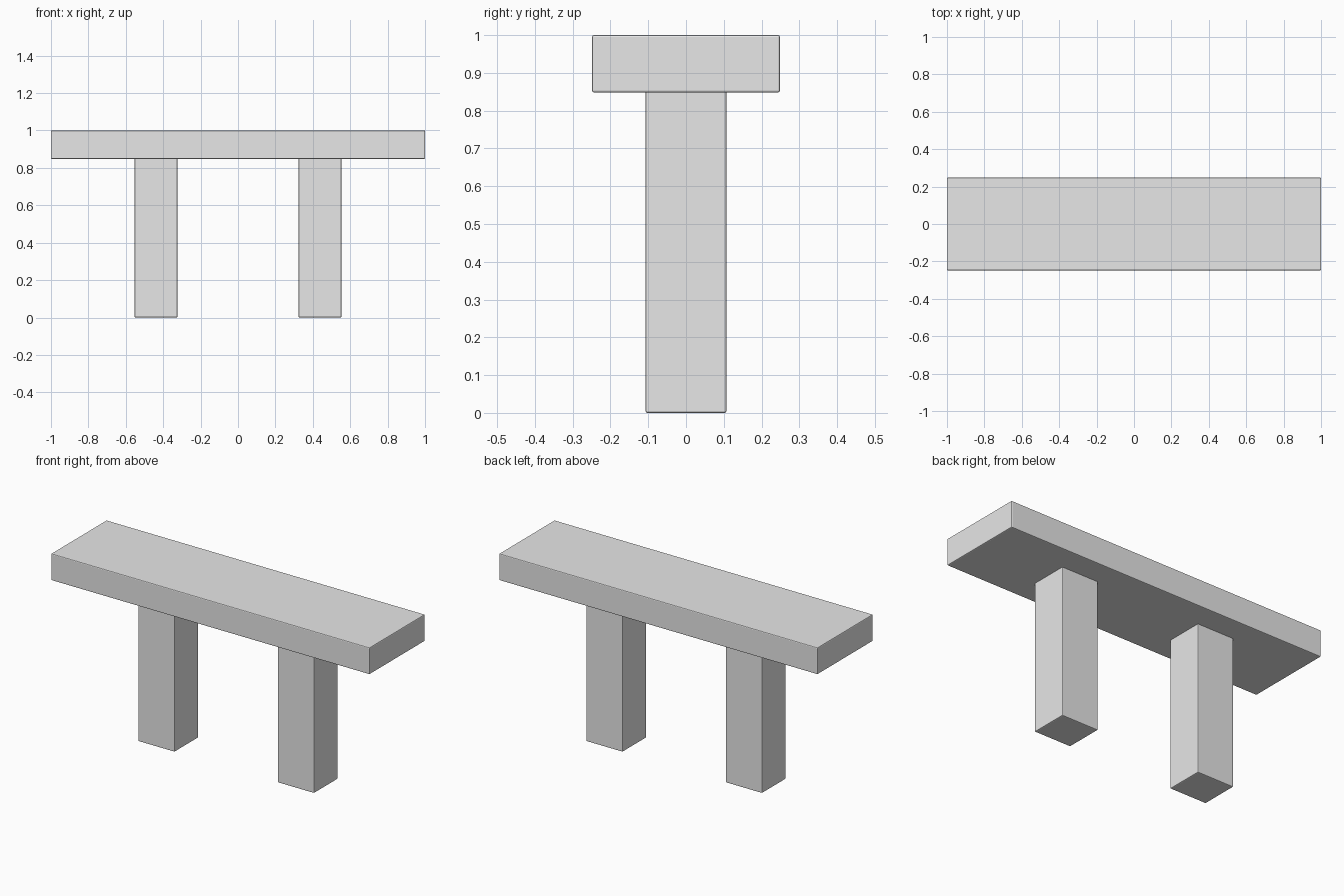
import bpy
import bmesh
from mathutils import Vector

default_cube = bpy.data.objects.get("Cube")
if default_cube:
    bpy.data.objects.remove(default_cube, do_unlink=True)

# Plain grey material
grey = bpy.data.materials.new("plain_grey")
grey.use_nodes = True
grey.diffuse_color = (0.8, 0.8, 0.8, 1)
grey.node_tree.nodes["Principled BSDF"].inputs["Base Color"].default_value = grey.diffuse_color


def add_block(name, size, center):
    """Box with slightly softened edges."""
    mesh = bpy.data.meshes.new(name)
    bm = bmesh.new()
    bmesh.ops.create_cube(bm, size=1)
    bmesh.ops.scale(bm, vec=Vector(size), verts=bm.verts)
    bm.to_mesh(mesh)
    bm.free()
    mesh.materials.append(grey)
    block = bpy.data.objects.new(name, mesh)
    block.location = center
    bpy.context.collection.objects.link(block)
    bevel = block.modifiers.new("soft_edges", "BEVEL")
    bevel.width = 0.005
    bevel.segments = 2
    return block


# Bench slab
add_block("seat", (2.0, 0.497, 0.152), (0, 0, 0.924))

# Two square posts, with their tops sunk slightly into the slab
LEG_TOP = 0.855
for name, side in (("left_leg", 1), ("right_leg", -1)):
    add_block(name, (0.229, 0.214, LEG_TOP), (side * 0.438, 0, LEG_TOP / 2))
